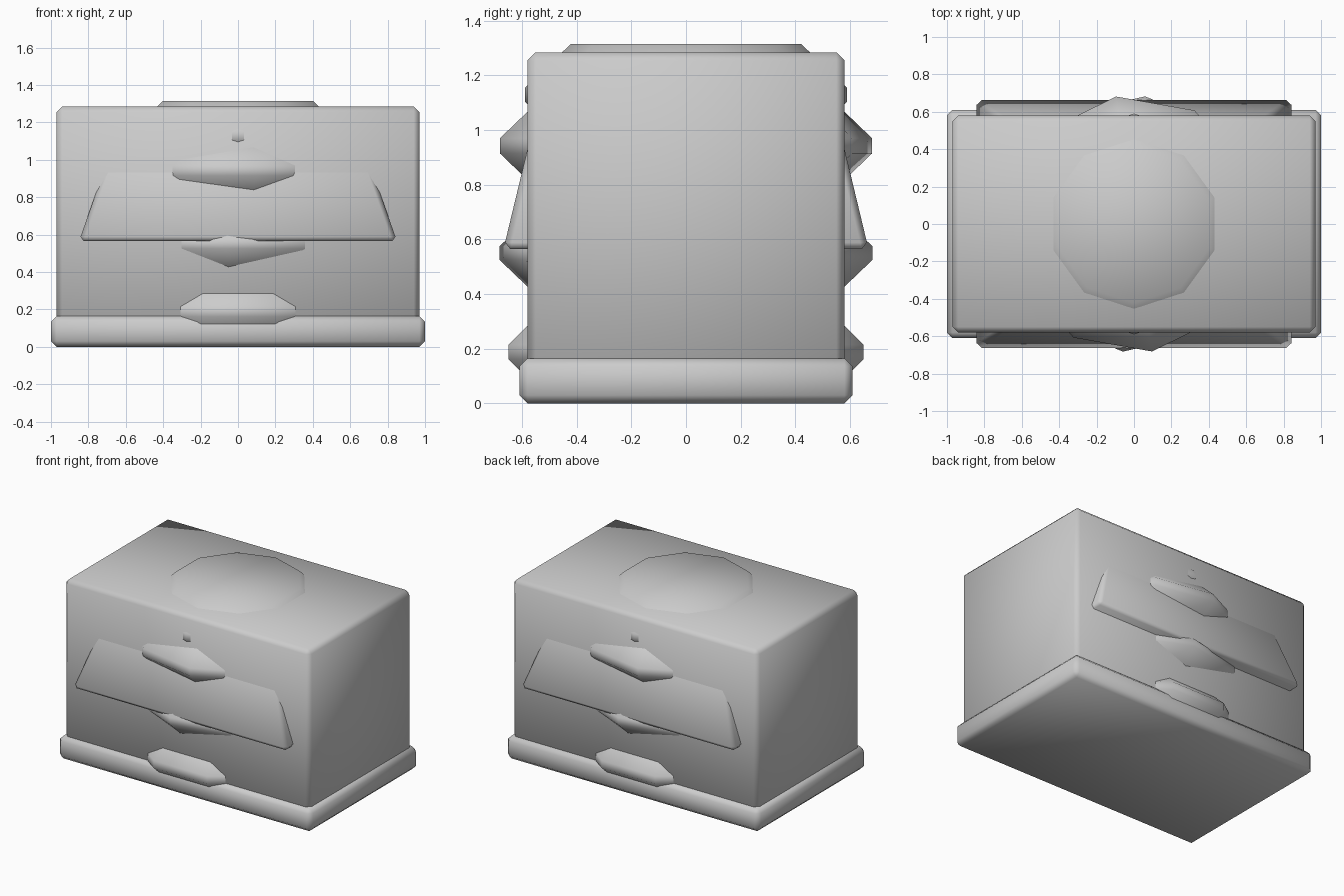
import bpy, bmesh
from math import sin, cos, pi, radians

if "Cube" in bpy.data.objects:
    bpy.data.objects.remove(bpy.data.objects["Cube"])


def finish(name, bm, bevel=0.0):
    bmesh.ops.recalc_face_normals(bm, faces=bm.faces[:])
    me = bpy.data.meshes.new(name)
    bm.to_mesh(me)
    bm.free()
    for p in me.polygons:
        p.use_smooth = True
    ob = bpy.data.objects.new(name, me)
    bpy.context.collection.objects.link(ob)
    if bevel:
        mod = ob.modifiers.new("chamfer", 'BEVEL')
        mod.width = bevel
        mod.segments = 1
        mod.limit_method = 'NONE'
    return ob


def loft(bm, rings):
    """Skin a list of closed rings and cap both ends."""
    loops = [[bm.verts.new(c) for c in ring] for ring in rings]
    n = len(loops[0])
    for a, b in zip(loops, loops[1:]):
        for i in range(n):
            j = (i + 1) % n
            bm.faces.new((a[i], a[j], b[j], b[i]))
    bm.faces.new(loops[0][::-1])
    bm.faces.new(loops[-1])


def rect(x, y, z):
    return [(-x, -y, z), (x, -y, z), (x, y, z), (-x, y, z)]


def block(name, low, high, bevel):
    bm = bmesh.new()
    loft(bm, [rect(*low), rect(*high)])
    return finish(name, bm, bevel)


def drum(name, r, z0, z1, turn, b=0.16):
    """Ten-sided drum with wide chamfered rims."""
    bm = bmesh.new()
    inner = r - b / cos(pi / 10)
    profile = [(inner, z0), (r, z0 + b), (r, z1 - b), (inner, z1)]
    loft(bm, [[(q * cos(radians(turn + 36 * i)), q * sin(radians(turn + 36 * i)), z)
               for i in range(10)] for q, z in profile])
    return finish(name, bm)


# Plinth and main box
block("base", (1.0, 0.61, 0.0), (1.0, 0.61, 0.165), 0.03)
block("body", (0.97, 0.58, 0.13), (0.97, 0.58, 1.285), 0.03)

# Tapered skirt that breaks through the front and back
block("sloped_panel", (0.85, 0.668, 0.565), (0.64, 0.525, 1.16), 0.025)

# Stacked drums whose rims poke through the walls and top
drum("lower_drum", 0.683, 0.001, 0.375, 0)
drum("middle_drum", 0.685, 0.365, 0.735, 85)
drum("upper_drum", 0.688, 0.755, 1.13, 98)
drum("top_drum", 0.59, 0.945, 1.315, 90)
